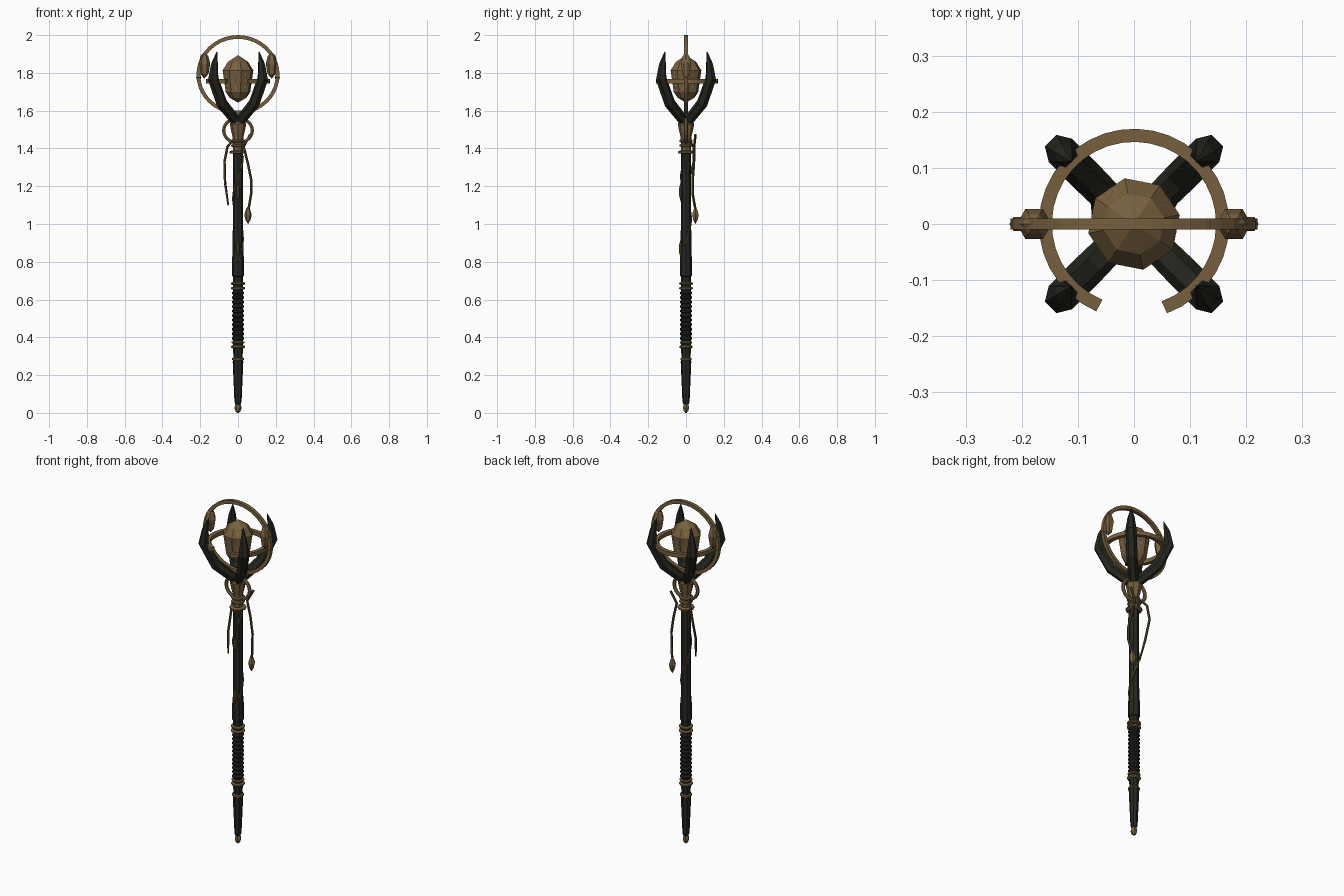
import bpy, math
from mathutils import Vector

if "Cube" in bpy.data.objects:
    bpy.data.objects.remove(bpy.data.objects["Cube"])


def material(name, rgb):
    m = bpy.data.materials.new(name)
    m.diffuse_color = (*rgb, 1)
    m.use_nodes = True
    m.node_tree.nodes["Principled BSDF"].inputs["Base Color"].default_value = m.diffuse_color
    return m


BRASS = material("aged brass", (0.185, 0.117, 0.048))
DARK = material("dark wood", (0.0185, 0.020, 0.0135))
CORD = material("brown cord", (0.085, 0.052, 0.025))
PALE = material("pale crystal", (0.34, 0.30, 0.24))


def make(name, verts, faces, mat):
    me = bpy.data.meshes.new(name)
    me.from_pydata(verts, [], faces)
    me.materials.append(mat)
    ob = bpy.data.objects.new(name, me)
    bpy.context.collection.objects.link(ob)
    return ob


def skin(name, rings, mat, closed=False):
    """Join equal vertex rings with quads, capping open ends."""
    n, k = len(rings[0]), len(rings)
    verts = [v for r in rings for v in r]
    faces = []
    for i in range(k if closed else k - 1):
        a, b = i * n, (i + 1) % k * n
        for j in range(n):
            q = (j + 1) % n
            faces.append((a + j, a + q, b + q, b + j))
    if not closed:
        faces.append(tuple(reversed(range(n))))
        faces.append(tuple(range((k - 1) * n, k * n)))
    return make(name, verts, faces, mat)


def lathe(name, profile, mat, sides=8, loc=(0, 0, 0), turn=0.0):
    """Revolve (radius, z) points around a vertical axis."""
    rings = []
    for r, z in profile:
        r = max(r, 0.0006)
        rings.append([(loc[0] + r * math.cos(turn + math.tau * j / sides),
                       loc[1] + r * math.sin(turn + math.tau * j / sides),
                       loc[2] + z) for j in range(sides)])
    return skin(name, rings, mat)


def sweep(name, pts, radii, mat, up, sides=6, phase=0.0, closed=False):
    """Carry a polygon section along a path."""
    pts = [Vector(p) for p in pts]
    n = len(pts)
    rings = []
    for i, p in enumerate(pts):
        if closed:
            t = pts[(i + 1) % n] - pts[i - 1]
        else:
            t = pts[min(i + 1, n - 1)] - pts[max(i - 1, 0)]
        t.normalize()
        u = Vector(up)
        u = (u - t * u.dot(t)).normalized()
        v = t.cross(u)
        rings.append([p + radii[i] * (u * math.cos(phase + math.tau * j / sides)
                                      + v * math.sin(phase + math.tau * j / sides))
                      for j in range(sides)])
    return skin(name, rings, mat, closed)


# Staff body from foot to neck
lathe("foot_gem", [(0.004, 0), (0.014, 0.01), (0.019, 0.028), (0.013, 0.05)], BRASS, 6)
lathe("lower_taper", [(0.014, 0.045), (0.019, 0.06), (0.028, 0.27), (0.024, 0.30),
                      (0.027, 0.34)], DARK)
ribs = [(0.025, 0.35)]
for i in range(11):
    z = 0.385 + i * 0.024
    ribs += [(0.026, z), (0.032, z + 0.006), (0.032, z + 0.014), (0.026, z + 0.02)]
lathe("grip", ribs + [(0.025, 0.69)], DARK)
lathe("shaft", [(0.026, 0.66), (0.026, 0.72), (0.032, 0.725), (0.031, 0.82),
                (0.028, 0.86), (0.027, 1.37), (0.025, 1.42)], DARK)
lathe("neck", [(0.027, 1.39), (0.028, 1.46), (0.036, 1.49), (0.044, 1.53),
               (0.03, 1.555)], BRASS)

# Collar rings: z, radius, half height
for z, r, h in [(0.285, 0.032, 0.008), (0.35, 0.036, 0.009), (0.373, 0.034, 0.007),
                (0.66, 0.038, 0.007), (0.685, 0.038, 0.007), (1.38, 0.045, 0.008),
                (1.415, 0.036, 0.008), (1.44, 0.037, 0.008)]:
    lathe("collar_ring", [(r - 0.008, z - h), (r, z - h * 0.5), (r, z + h * 0.5),
                          (r - 0.008, z + h)], BRASS, 10)

# Four bent prongs on the diagonals
for k in range(4):
    a = math.radians(45 + 90 * k)
    c, s = math.cos(a), math.sin(a)
    path = [(0.015, 1.545), (0.122, 1.64), (0.186, 1.77), (0.176, 1.845), (0.157, 1.915)]
    sweep("prong", [(r * c, r * s, z) for r, z in path],
          [0.027, 0.030, 0.029, 0.019, 0.001], DARK, (-s, c, 0))

# Core crystal with a pale inner stone showing through
core = [(0, -0.125), (0.045, -0.10), (0.066, -0.07), (0.083, 0.045), (0.055, 0.09), (0, 0.125)]
lathe("core_crystal", core, BRASS, 8, (0, 0, 1.768), 0.2)
lathe("inner_crystal", [(r * 0.935, z * 0.985) for r, z in core], PALE, 8,
      (0, 0, 1.768), 0.2 + math.pi / 8)

# Upright hoop and open level hoop, both square in section
N = 40
sweep("upright_hoop", [(0.21 * math.cos(math.tau * i / N), 0, 1.79 + 0.2 * math.sin(math.tau * i / N))
                       for i in range(N)], [0.0141] * N, BRASS, (0, 1, 0), 4, math.pi / 4, True)
arc = [math.radians(-70 + 317 * i / 32) for i in range(33)]
sweep("level_hoop", [(0.158 * math.cos(a), 0.158 * math.sin(a), 1.756) for a in arc],
      [0.0165] * 33, BRASS, (0, 0, 1), 4, math.pi / 4)

# Side gems, hoop joints and neck loop
for sx in (-1, 1):
    lathe("side_gem", [(0, -0.07), (0.022, -0.045), (0.031, 0.01), (0.02, 0.05), (0, 0.07)],
          BRASS, 6, (sx * 0.178, 0, 1.84))
    lathe("hoop_joint", [(0.004, -0.025), (0.014, 0), (0.004, 0.025)], BRASS, 6,
          (sx * 0.208, 0, 1.775))
M = 20
sweep("neck_loop", [(0.076 * math.cos(math.tau * i / M), 0, 1.495 + 0.066 * math.sin(math.tau * i / M))
                    for i in range(M)], [0.010] * M, BRASS, (0, 1, 0), 6, 0, True)

# Hanging cords and pendant
left = [(-0.03, 0.02, 1.44), (-0.056, 0.04, 1.41), (-0.072, 0.042, 1.33),
        (-0.069, 0.01, 1.22), (-0.052, -0.016, 1.10)]
right = [(0.065, 0.05, 1.475), (0.03, 0.043, 1.41), (0.052, 0.042, 1.32),
         (0.07, 0.035, 1.23), (0.069, 0.035, 1.16), (0.055, 0.05, 1.075)]
sweep("left_cord", left, [0.007] * 4 + [0.005], CORD, (0.2, 1, 0), 5)
sweep("right_cord", right, [0.007] * 6, CORD, (0.2, 1, 0), 5)
lathe("pendant", [(0, -0.045), (0.014, -0.022), (0.02, 0.005), (0.01, 0.035), (0.004, 0.045)],
      BRASS, 6, (0.053, 0.05, 1.045))

# Tendril winding up the shaft and long studs on its front
steps = 36
helix = []
for i in range(steps + 1):
    a = -2.2 + 8.5 * i / steps
    helix.append((0.026 * math.cos(a), 0.026 * math.sin(a), 0.76 + 0.6 * i / steps))
sweep("shaft_tendril", helix, [0.0055] * (steps + 1), CORD, (0.3, 0.2, 1), 5)
for z in (0.87, 1.17):
    lathe("shaft_stud", [(0, -0.055), (0.011, -0.02), (0.011, 0.02), (0, 0.055)],
          CORD, 6, (0, -0.027, z))
